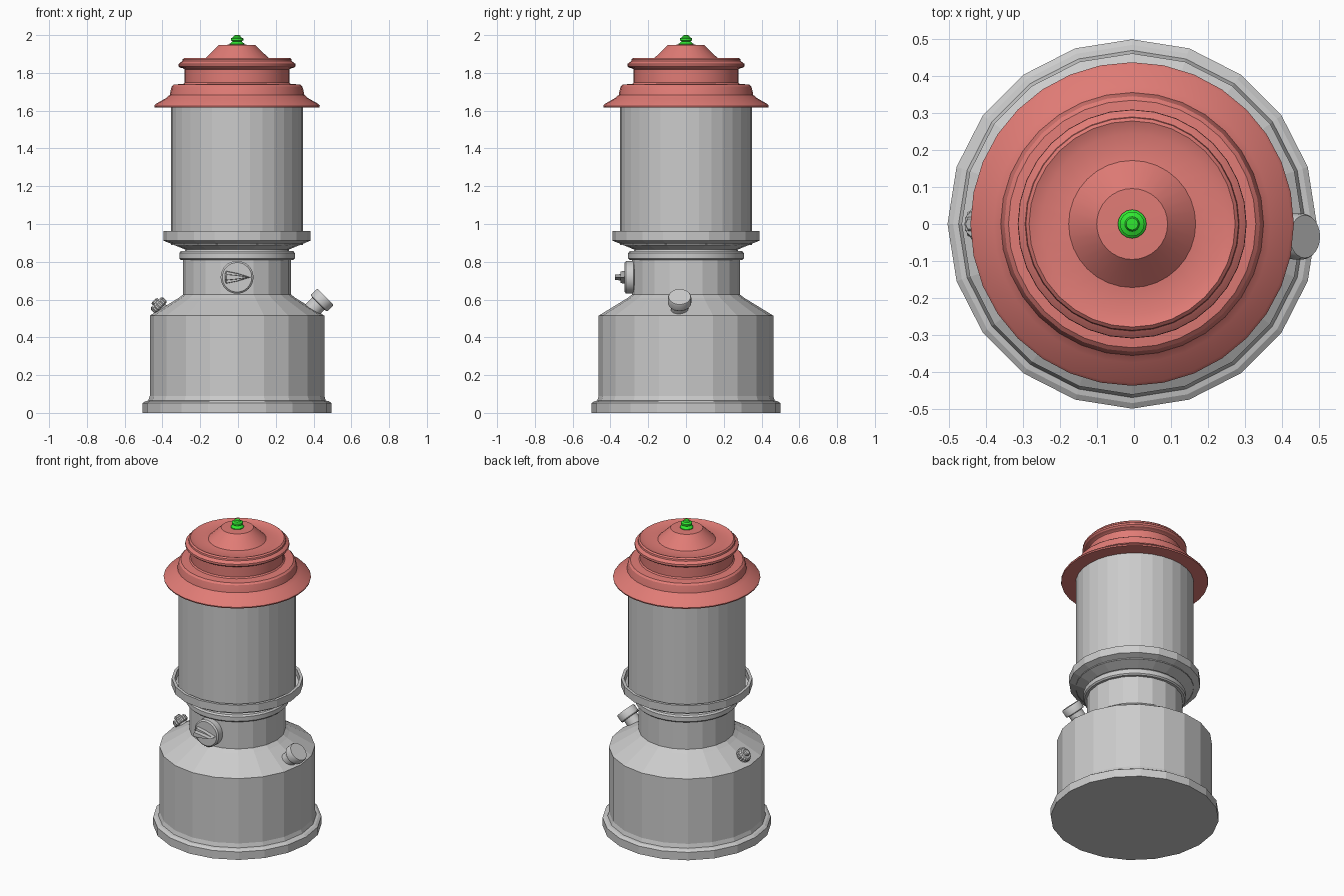
import bpy, bmesh
from math import pi, sin, cos, radians

if "Cube" in bpy.data.objects:
    bpy.data.objects.remove(bpy.data.objects["Cube"])

CX = -0.005  # lantern axis


def finish(name, bm, loc, rot, smooth, color=None):
    bmesh.ops.recalc_face_normals(bm, faces=bm.faces)
    mesh = bpy.data.meshes.new(name)
    bm.to_mesh(mesh)
    bm.free()
    ob = bpy.data.objects.new(name, mesh)
    ob.location, ob.rotation_euler = loc, rot
    bpy.context.collection.objects.link(ob)
    if smooth:
        bpy.ops.object.select_all(action='DESELECT')
        ob.select_set(True)
        bpy.context.view_layer.objects.active = ob
        bpy.ops.object.shade_smooth_by_angle(angle=radians(smooth))
    if color:
        mat = bpy.data.materials.new(name + "_paint")
        mat.diffuse_color = color
        mat.use_nodes = True
        mat.node_tree.nodes["Principled BSDF"].inputs["Base Color"].default_value = mat.diffuse_color
        mesh.materials.append(mat)
    return ob


def lathe(name, profile, sides, loc=(CX, 0, 0), rot=(0, 0, 0), smooth=0,
          color=None, closed=False, knurl=0.0):
    """Revolve (radius, height) points about local z."""
    bm = bmesh.new()
    rings = []
    for r, z in profile:
        if r == 0:
            rings.append([bm.verts.new((0, 0, z))] * sides)
            continue
        ring = []
        for i in range(sides):
            a, q = 2 * pi * i / sides, r * (1 - knurl * (i % 2))
            ring.append(bm.verts.new((q * cos(a), q * sin(a), z)))
        rings.append(ring)
    pairs = list(zip(rings, rings[1:]))
    if closed:
        pairs.append((rings[-1], rings[0]))
    for lo, hi in pairs:
        for i in range(sides):
            j = (i + 1) % sides
            quad = list(dict.fromkeys((lo[i], lo[j], hi[j], hi[i])))
            bm.faces.new(quad)
    return finish(name, bm, loc, rot, smooth, color)


def prism(name, outline, y0, y1, loc, shrink=1.0):
    """Extrude an x-z outline along y, scaling the far end."""
    bm = bmesh.new()
    back = [bm.verts.new((x, y0, z)) for x, z in outline]
    front = [bm.verts.new((x * shrink, y1, z * shrink)) for x, z in outline]
    n = len(outline)
    bm.faces.new(back)
    bm.faces.new(front)
    for i in range(n):
        j = (i + 1) % n
        bm.faces.new((back[i], back[j], front[j], front[i]))
    return finish(name, bm, loc, (0, 0, 0), 0)


# Fuel tank with foot flange, shoulder and neck
lathe("fuel_tank", [(0, 0), (0.5, 0), (0.5, 0.052), (0.485, 0.062), (0.47, 0.065),
                    (0.462, 0.09), (0.462, 0.515), (0.31, 0.608), (0.285, 0.627),
                    (0.285, 0.815), (0, 0.815)], 20)

# Collar ring and the waist above it
lathe("collar", [(0.27, 0.808), (0.298, 0.81), (0.306, 0.818), (0.306, 0.846),
                 (0.298, 0.856), (0.275, 0.858), (0.27, 0.88), (0, 0.88)], 32, smooth=30)

# Open dish carrying the globe
lathe("globe_dish", [(0, 0.865), (0.275, 0.865), (0.39, 0.912), (0.39, 0.962),
                     (0.372, 0.962), (0.372, 0.92), (0.3, 0.888), (0, 0.888)], 20)

# Globe
lathe("globe", [(0.35, 0.89), (0.35, 1.63)], 32)

# Ventilator hood
RED = (0.75, 0.2, 0.18, 1)
lathe("ventilator_hood", [
    (0, 1.617), (0.425, 1.617), (0.436, 1.618), (0.438, 1.626), (0.43, 1.636),
    (0.375, 1.667), (0.356, 1.684), (0.352, 1.705), (0.346, 1.728), (0.335, 1.738),
    (0.284, 1.742), (0.277, 1.75), (0.277, 1.818), (0.285, 1.824), (0.302, 1.828),
    (0.31, 1.836), (0.309, 1.848), (0.298, 1.857), (0.29, 1.862), (0.288, 1.872),
    (0.279, 1.88), (0.245, 1.866), (0.172, 1.874), (0.096, 1.948), (0, 1.95)],
    32, smooth=30, color=RED)

# Finial nut
lathe("finial", [(0.039, 1.945), (0.039, 1.954), (0.03, 1.962), (0.024, 1.967),
                 (0.033, 1.972), (0.033, 1.983), (0.02, 1.989), (0.016, 1.999), (0, 2.0)],
      16, smooth=30, color=(0.03, 0.8, 0.03, 1))

# Control dial with pointer
lathe("control_dial", [(0, 0), (0.078, 0), (0.087, 0.006), (0.087, 0.046),
                       (0.078, 0.054), (0, 0.054)], 32,
      loc=(CX, -0.271, 0.718), rot=(pi / 2, 0, 0), smooth=30)
teardrop = [(-0.065, -0.02), (-0.06, -0.034), (0.0, -0.022), (0.072, 0.0),
            (0.0, 0.022), (-0.06, 0.034), (-0.065, 0.02)]
prism("dial_pointer", teardrop, -0.32, -0.348, (CX, 0, 0.718), 0.9)
prism("pointer_grip", [(x, z * 0.5) for x, z in teardrop], -0.34, -0.375,
      (CX, 0, 0.718), 0.85)

# Filler cap on the right shoulder
lathe("filler_cap", [(0, 0), (0.046, 0), (0.046, 0.068), (0.058, 0.07), (0.062, 0.076),
                     (0.062, 0.112), (0.058, 0.12), (0, 0.12)], 24,
      loc=(0.378, -0.034, 0.53), rot=(0, pi / 4, 0), smooth=30)

# Pump knob on the left shoulder
LEFT = dict(loc=(-0.385, 0, 0.535), rot=(0, -pi / 4, 0))
lathe("pump_stem", [(0, 0), (0.03, 0), (0.03, 0.04), (0, 0.04)], 16, smooth=30, **LEFT)
lathe("pump_knob", [(0, 0.03), (0.04, 0.03), (0.046, 0.036), (0.046, 0.06),
                    (0.036, 0.07), (0, 0.07)], 32, knurl=0.09, **LEFT)
lathe("pump_button", [(0.022, 0.065), (0.022, 0.08), (0.015, 0.086), (0, 0.086)], 6, **LEFT)
